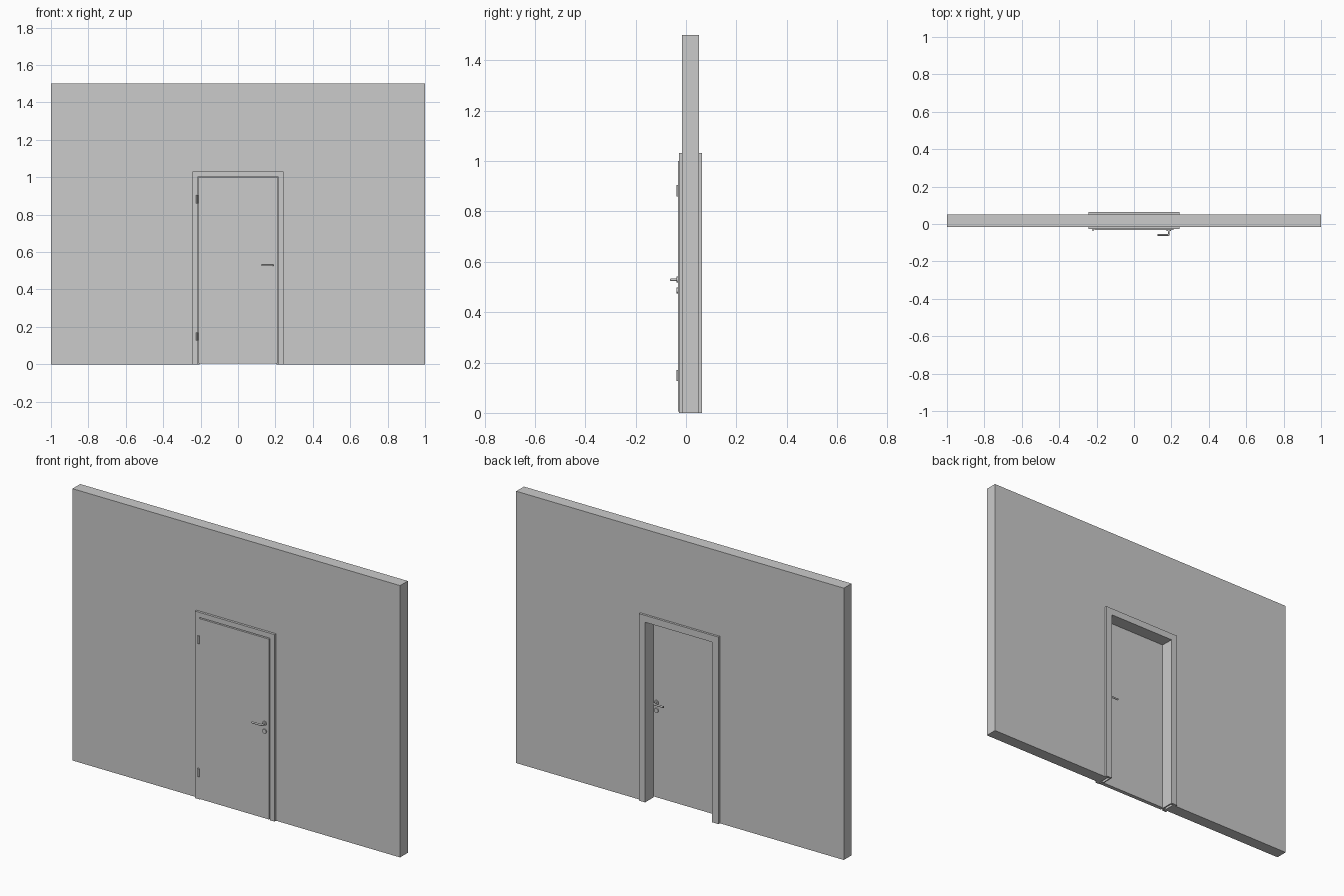
import bpy, math
from mathutils import Vector

if "Cube" in bpy.data.objects:
    bpy.data.objects.remove(bpy.data.objects["Cube"])

grey = bpy.data.materials.new("plain_grey")
grey.diffuse_color = (0.6, 0.6, 0.6, 1)
grey.use_nodes = True
grey.node_tree.nodes["Principled BSDF"].inputs["Base Color"].default_value = grey.diffuse_color


def mesh_object(name, verts, faces):
    me = bpy.data.meshes.new(name)
    me.from_pydata(verts, [], faces)
    me.materials.append(grey)
    ob = bpy.data.objects.new(name, me)
    bpy.context.collection.objects.link(ob)
    return ob


def arch(name, outer, top, inner, inner_top, y0, y1):
    """Upside-down U standing on the floor, extruded from y0 to y1."""
    out = [(-outer, 0), (-outer, top), (outer, top), (outer, 0)]
    inn = [(-inner, 0), (-inner, inner_top), (inner, inner_top), (inner, 0)]
    verts = [(x, y, z) for y in (y0, y1) for x, z in out + inn]
    faces = []
    for i in range(3):
        o, p, q, r = i, i + 1, i + 5, i + 4
        faces += [(o, p, q, r), (r + 8, q + 8, p + 8, o + 8),
                  (o, o + 8, p + 8, p), (r, q, q + 8, r + 8)]
    faces += [(0, 4, 12, 8), (3, 11, 15, 7)]
    return mesh_object(name, verts, faces)


def box(name, x0, x1, y0, y1, z0, z1):
    verts = [(x, y, z) for z in (z0, z1) for x, y in
             ((x0, y0), (x1, y0), (x1, y1), (x0, y1))]
    return mesh_object(name, verts, [(3, 2, 1, 0), (4, 5, 6, 7), (0, 1, 5, 4),
                                     (1, 2, 6, 5), (2, 3, 7, 6), (3, 0, 4, 7)])


def cylinder(name, a, b, radius):
    a, b = Vector(a), Vector(b)
    bpy.ops.mesh.primitive_cylinder_add(vertices=24, radius=radius,
                                        depth=(b - a).length, location=(a + b) / 2)
    ob = bpy.context.object
    ob.name = name
    ob.rotation_euler = (b - a).to_track_quat('Z', 'Y').to_euler()
    ob.data.materials.append(grey)
    bpy.ops.object.shade_smooth_by_angle()
    return ob


def tube(name, points, radius):
    cu = bpy.data.curves.new(name, 'CURVE')
    cu.dimensions = '3D'
    cu.bevel_depth = radius
    cu.bevel_resolution = 3
    cu.use_fill_caps = True
    sp = cu.splines.new('POLY')
    sp.points.add(len(points) - 1)
    for p, co in zip(sp.points, points):
        p.co = (*co, 1)
    cu.materials.append(grey)
    ob = bpy.data.objects.new(name, cu)
    bpy.context.collection.objects.link(ob)


# Wall with doorway
arch("wall", 1.0, 1.5, 0.225, 1.014, -0.015, 0.052)

# Frame: front and back casings, rebate, and thin lining
arch("front_casing", 0.243, 1.032, 0.215, 1.004, -0.028, -0.015)
arch("frame_rebate", 0.220, 1.009, 0.215, 1.004, -0.015, -0.009)
arch("frame_stop", 0.220, 1.009, 0.205, 0.994, -0.009, -0.005)
arch("frame_lining", 0.211, 1.000, 0.205, 0.994, -0.005, 0.052)
arch("back_casing", 0.243, 1.032, 0.205, 0.994, 0.052, 0.064)

# Door leaf
FRONT, BACK = -0.032, -0.010
box("door_leaf", -0.212, 0.212, FRONT, BACK, 0.005, 1.0)

# Hinges
for name, z in (("lower_hinge", 0.127), ("upper_hinge", 0.860)):
    cylinder(name, (-0.219, -0.032, z), (-0.219, -0.032, z + 0.044), 0.005)

# Lever handle, rose and keyhole rose on both faces
HX, HZ, KZ = 0.186, 0.529, 0.486
for side, y, s in (("front", FRONT, -1), ("back", BACK, 1)):
    cylinder(side + "_handle_rose", (HX, y, HZ), (HX, y + s * 0.006, HZ), 0.012)
    cylinder(side + "_key_rose", (HX, y, KZ), (HX, y + s * 0.006, KZ), 0.012)
    box(side + "_keyhole", HX - 0.0015, HX + 0.0015,
        *sorted((y + s * 0.006, y + s * 0.0065)), KZ - 0.005, KZ + 0.005)
    r = 0.005
    bend = [(HX - r + r * math.cos(t * math.pi / 8),
             y + s * (0.022 + r * math.sin(t * math.pi / 8)), HZ) for t in range(5)]
    tube(side + "_lever", [(HX, y, HZ)] + bend + [(0.125, y + s * 0.027, HZ)], 0.005)
